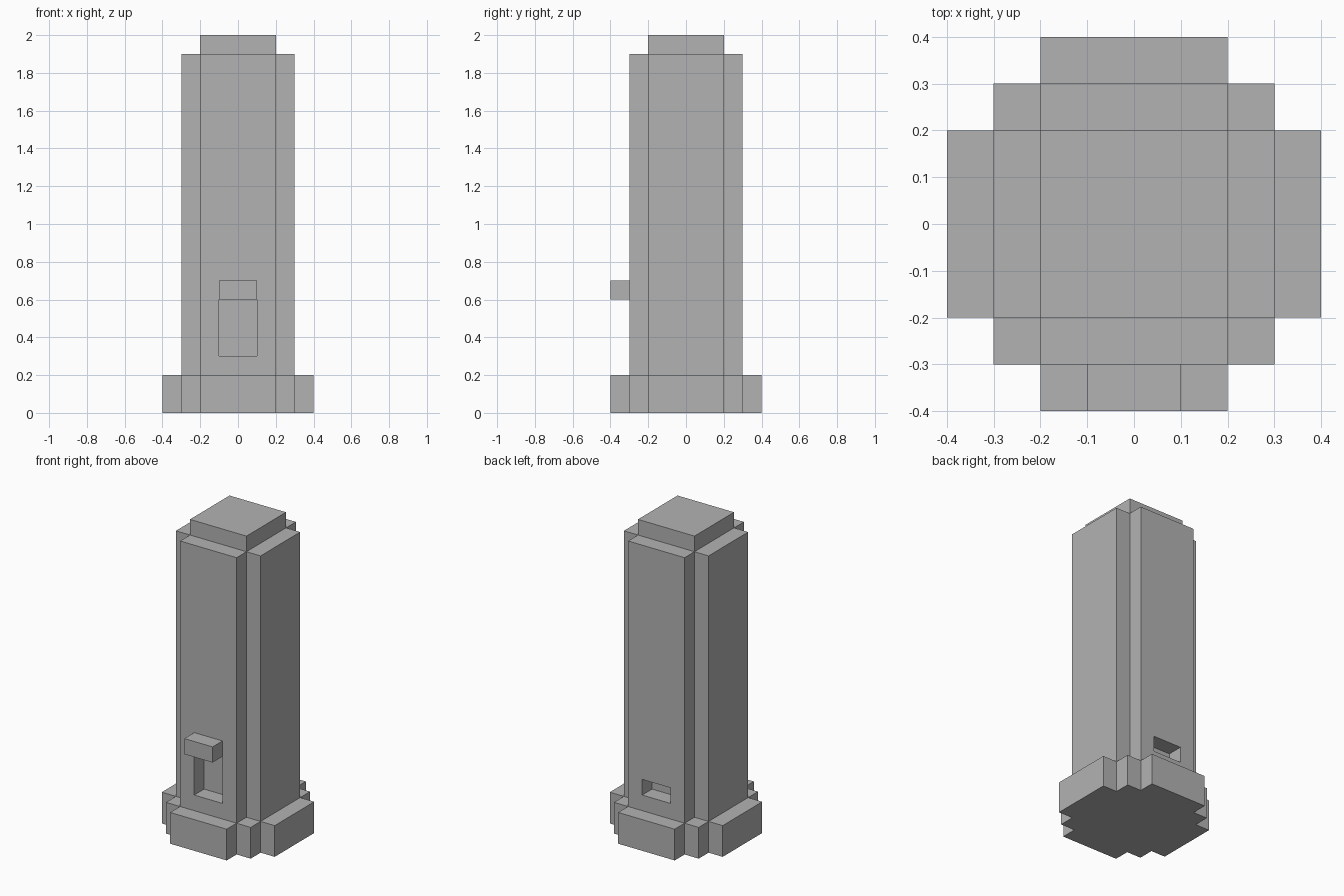
import bpy
import bmesh
from mathutils import Matrix, Vector

cube = bpy.data.objects.get("Cube")
if cube:
    bpy.data.objects.remove(cube, do_unlink=True)

# Single stone colour
stone = bpy.data.materials.new("stone_grey")
stone.use_nodes = True
GREY = (0.45, 0.45, 0.45, 1)
stone.diffuse_color = GREY
stone.node_tree.nodes["Principled BSDF"].inputs["Base Color"].default_value = GREY


def finish(name, bm):
    bmesh.ops.recalc_face_normals(bm, faces=bm.faces)
    mesh = bpy.data.meshes.new(name)
    bm.to_mesh(mesh)
    bm.free()
    mesh.materials.append(stone)
    obj = bpy.data.objects.new(name, mesh)
    bpy.context.collection.objects.link(obj)
    return obj


def stepped_prism(name, corner, bottom, top):
    """Repeat one corner outline four times around z and extrude it."""
    bm = bmesh.new()
    outline = []
    for quarter in range(4):
        turn = Matrix.Rotation(quarter * 1.5707963, 3, 'Z')
        outline += [bm.verts.new(turn @ Vector((x, y, bottom))) for x, y in corner]
    face = bm.faces.new(outline)
    grown = bmesh.ops.extrude_face_region(bm, geom=[face], use_keep_orig=True)
    raised = [v for v in grown["geom"] if isinstance(v, bmesh.types.BMVert)]
    bmesh.ops.translate(bm, verts=raised, vec=(0, 0, top - bottom))
    return finish(name, bm)


def box(name, low, high):
    low, high = Vector(low), Vector(high)
    bm = bmesh.new()
    bmesh.ops.create_cube(bm, size=1)
    bmesh.ops.scale(bm, verts=bm.verts, vec=high - low)
    bmesh.ops.translate(bm, verts=bm.verts, vec=(low + high) / 2)
    return finish(name, bm)


# Stacked tower: stepped base, cross-shaped shaft, square cap
stepped_prism("base", [(.4, .2), (.3, .2), (.3, .3), (.2, .3), (.2, .4)], 0, .2)
shaft = stepped_prism("shaft", [(.3, .2), (.2, .2), (.2, .3)], .2, 1.9)
stepped_prism("cap", [(.2, .2)], 1.9, 2)

# Door recess in the front and low slot in the back
cutters = [
    box("door_cutter", (-.1, -.5, .3), (.1, -.2, .6)),
    box("slot_cutter", (-.1, .2, .3), (.1, .5, .4)),
]
for cutter in cutters:
    cutter.hide_render = True
    cutter.hide_viewport = True
    cut = shaft.modifiers.new(cutter.name, 'BOOLEAN')
    cut.operation = 'DIFFERENCE'
    cut.solver = 'EXACT'
    cut.object = cutter

# Apply the cuts, then drop the cutters
bpy.context.view_layer.update()
evaluated = shaft.evaluated_get(bpy.context.evaluated_depsgraph_get())
carved = bpy.data.meshes.new_from_object(evaluated)
shaft.modifiers.clear()
shaft.data = carved
for cutter in cutters:
    bpy.data.objects.remove(cutter, do_unlink=True)

# Canopy above the door
box("door_canopy", (-.1, -.4, .6), (.1, -.3, .7))
